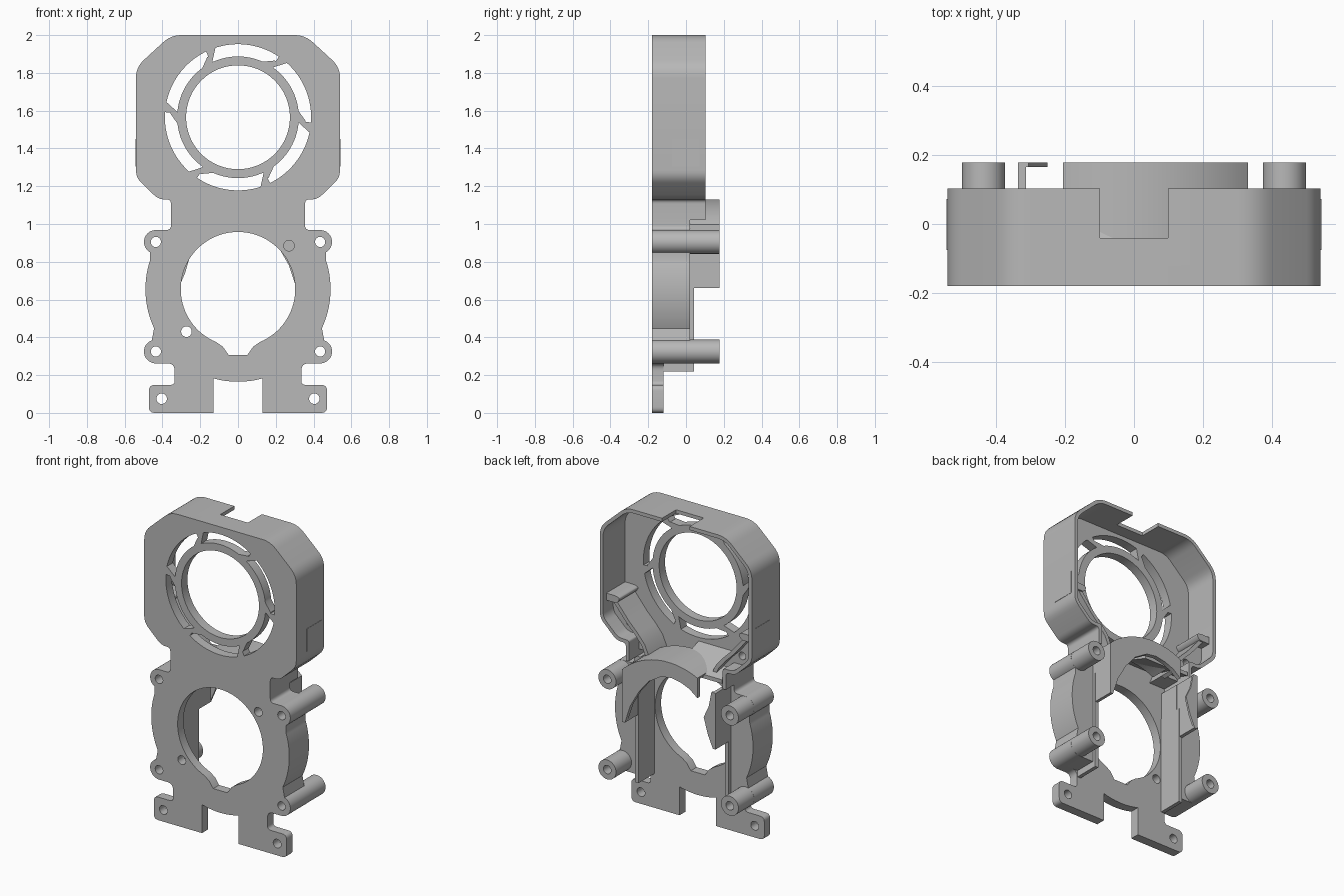
import bpy, math
from math import sin, cos, radians
from mathutils import Vector

if "Cube" in bpy.data.objects:
    bpy.data.objects.remove(bpy.data.objects["Cube"])

grey = bpy.data.materials.new("plain grey")
grey.use_nodes = True
COLOUR = (0.48, 0.48, 0.48, 1)
grey.diffuse_color = COLOUR
grey.node_tree.nodes["Principled BSDF"].inputs["Base Color"].default_value = COLOUR


def arc(cx, cz, r, a0, a1, n=24):
    """Points on an arc, angles in degrees."""
    angles = [radians(a0 + (a1 - a0) * i / n) for i in range(n + 1)]
    return [(cx + r * cos(a), cz + r * sin(a)) for a in angles]


def circle(cx, cz, r, n=32):
    return arc(cx, cz, r, 0, 360, n)[:-1]


def rounded(corners, steps=6):
    """Open path whose (x, z, radius) corners are filleted."""
    out = []
    for i, (x, z, r) in enumerate(corners):
        p = Vector((x, z))
        if r == 0 or i in (0, len(corners) - 1):
            out.append((x, z))
            continue
        a = Vector(corners[i - 1][:2]) - p
        b = Vector(corners[i + 1][:2]) - p
        d = min(r * 0.8, a.length * 0.5, b.length * 0.5)
        s, e = p + a.normalized() * d, p + b.normalized() * d
        for k in range(steps + 1):
            t = k / steps
            out.append(tuple(s * (1 - t) ** 2 + p * 2 * t * (1 - t) + e * t * t))
    return out


def flip(pts):
    return [(-x, z) for x, z in reversed(pts)]


def prism(name, loops, y0, y1):
    """Flat front profile with holes, extruded from y0 to y1."""
    cu = bpy.data.curves.new(name, "CURVE")
    cu.dimensions, cu.fill_mode = "2D", "BOTH"
    cu.extrude = (y1 - y0) / 2
    for pts in loops:
        sp = cu.splines.new("POLY")
        sp.points.add(len(pts) - 1)
        for q, (x, z) in zip(sp.points, pts):
            q.co = (x, z, 0, 1)
        sp.use_cyclic_u = True
    ob = bpy.data.objects.new(name, cu)
    bpy.context.collection.objects.link(ob)
    bpy.ops.object.select_all(action="DESELECT")
    ob.select_set(True)
    bpy.context.view_layer.objects.active = ob
    ob.rotation_euler = (math.pi / 2, 0, 0)
    ob.location.y = (y0 + y1) / 2
    bpy.ops.object.convert(target="MESH")
    ob = bpy.context.object
    bpy.ops.object.mode_set(mode="EDIT")
    bpy.ops.mesh.select_all(action="SELECT")
    bpy.ops.mesh.remove_doubles(threshold=0.0001)
    bpy.ops.mesh.normals_make_consistent(inside=False)
    bpy.ops.object.mode_set(mode="OBJECT")
    ob.data.materials.clear()
    ob.data.materials.append(grey)
    bpy.ops.object.shade_smooth_by_angle(angle=radians(30))
    return ob


def pair(name, loops, y0, y1):
    """The same part on both sides."""
    prism("left_" + name, loops, y0, y1)
    prism("right_" + name, [flip(p) for p in loops], y0, y1)


def rect(x0, z0, x1, z1):
    return [(x0, z0), (x1, z0), (x1, z1), (x0, z1)]


FRONT, BACK, FLOOR = -0.18, 0.178, -0.12
EAR_X, EARS = 0.435, (0.905, 0.325)
FAN_Z, BLOWER_Z = 1.565, 0.655

# Half outline, from the top edge down to the feet
head = rounded([(0, 2, 0), (0.355, 2, 0.07), (0.54, 1.83, 0.07), (0.54, 1.245, 0.05),
                (0.42, 1.13, 0.05), (0.355, 1.13, 0.03), (0.355, 1.02, 0)])
side = (rounded([(0.355, 1.02, 0), (0.355, 0.968, 0.05), (EAR_X, 0.968, 0)])
        + arc(EAR_X, EARS[0], 0.063, 85, -60, 16)
        + arc(0, BLOWER_Z, 0.49, 18, -25)
        + arc(EAR_X, EARS[1], 0.063, 70, -90, 16))
foot = rounded([(EAR_X, 0.262, 0), (0.335, 0.262, 0.05), (0.335, 0.148, 0.03),
                (0.472, 0.148, 0.04), (0.472, 0, 0.04), (0.13, 0, 0)])
half = head + side[1:] + foot[1:] + arc(0, BLOWER_Z, 0.49, -74.6, -89, 8)

# Front plate with its openings
blower_hole = arc(0, BLOWER_Z, 0.303, -67.5, 247.5, 64) + [
    (-0.08, 0.35), (-0.05, 0.307), (0.05, 0.307), (0.08, 0.35)]
holes = [circle(0, FAN_Z, 0.275, 64), blower_hole,
         circle(0.27, 0.885, 0.028), circle(-0.273, 0.43, 0.028)]
for s in (1, -1):
    holes.append(circle(s * 0.404, 0.075, 0.028))
    holes += [circle(s * EAR_X, z, 0.027) for z in EARS]
for k in range(6):
    a = 60 * k
    holes.append(arc(0, FAN_Z, 0.387, a + 56, a + 108, 16)
                 + arc(0, FAN_Z, 0.322, a + 115, a + 66, 16)
                 + arc(0, FAN_Z, 0.358, a + 57, a + 56, 1))
prism("front_plate", [half[1:] + flip(half)[:-1]] + holes, FRONT, FLOOR)

# Shell wall around the upper frame and neck, notched at the top
inner = rounded([(0.333, 1.02, 0), (0.333, 1.152, 0.02), (0.41, 1.152, 0.04),
                 (0.517, 1.255, 0.04), (0.517, 1.82, 0.06), (0.346, 1.977, 0.06),
                 (0.098, 1.977, 0)])
pair("shell_wall", [[(0.098, 2)] + head[1:] + inner], FLOOR - 0.001, 0.103)
prism("top_bridge", [rect(-0.099, 1.977, 0.099, 2)], FLOOR - 0.001, -0.04)

# Funnel corners guiding the air into the neck, with a rim and rounded ridge
funnel = [(0.46, 1.37), (0.41, 1.31), (0.36, 1.25), (0.30, 1.19), (0.25, 1.13), (0.22, 1.06)]
outer_edge = [(0.34, 1.06), (0.34, 1.14), (0.415, 1.14), (0.525, 1.25), (0.525, 1.37)]
pair("funnel_corner", [funnel + outer_edge, circle(0.40, 1.21, 0.024)], FLOOR - 0.001, 0.0)
pair("funnel_rim", [funnel + [(x + 0.022, z - 0.012) for x, z in reversed(funnel)]],
     -0.01, 0.06)
pair("side_ridge", [rounded([(0.525, 1.35, 0), (0.44, 1.35, 0.03), (0.42, 1.385, 0.02),
                             (0.45, 1.395, 0.02), (0.525, 1.395, 0)])], FLOOR, 0.07)

# Solid sides of the lower body, with rails and mounting posts
ear_holes = [circle(EAR_X, z, 0.027) for z in EARS]
pair("body_side", [[(0.31, 1.02)] + side + [(0.31, 0.262)]] + ear_holes, FLOOR - 0.001, 0.02)
pair("rail", [rect(0.308, 0.22, 0.332, 0.85)], FLOOR - 0.001, 0.042)
for z, label in zip(EARS, ("upper", "lower")):
    pair(label + "_post", [circle(EAR_X, z, 0.0625), circle(EAR_X, z, 0.027)], 0.015, BACK)

# Blower cover: curved lid, straight wall and arched wall
lid_inner = [(-0.205, 0.955), (-0.15, 0.998), (-0.09, 1.022), (-0.02, 1.035), (0.05, 1.025),
             (0.14, 0.97), (0.21, 0.885), (0.27, 0.78), (0.31, 0.66)]
dome = arc(0, BLOWER_Z, 0.475, 46, 115.6)
prism("cover_lid", [[(0.33, 0.66), (0.33, 0.997)] + dome + lid_inner], 0.15, BACK)
prism("cover_side_wall", [rect(0.31, 0.66, 0.33, 0.997)], FLOOR, 0.155)
prism("cover_arch_wall", [dome + arc(0, BLOWER_Z, 0.452, 115.6, 46)], -0.06, 0.155)

# Hooked retaining wall opposite the cover
prism("hook_wall", [rect(-0.335, 0.66, -0.312, 1.02)], FLOOR, BACK)
prism("hook_lip", [[(-0.335, 0.66), (-0.315, 0.66), (-0.28, 0.74), (-0.25, 0.846),
                    (-0.285, 0.92), (-0.305, 1.02), (-0.335, 1.02)]], 0.165, BACK)

# Sloped deflector in the neck: profile swept across x
ramp = prism("neck_deflector", [[(-0.12, 1.13), (0.10, 1.05), (0.10, 1.075), (-0.12, 1.155)]],
             -0.16, 0.16)
ramp.rotation_euler.z = math.pi / 2
ramp.location = (-0.165, 0, 0)

# Plain panels on the outer sides
for s, label in ((1, "left"), (-1, "right")):
    panel = prism(label + "_side_panel", [rect(-0.075, 1.305, 0.072, 1.45)], -0.002, 0.002)
    panel.rotation_euler.z = math.pi / 2
    panel.location = (s * 0.54, 0, 0)
